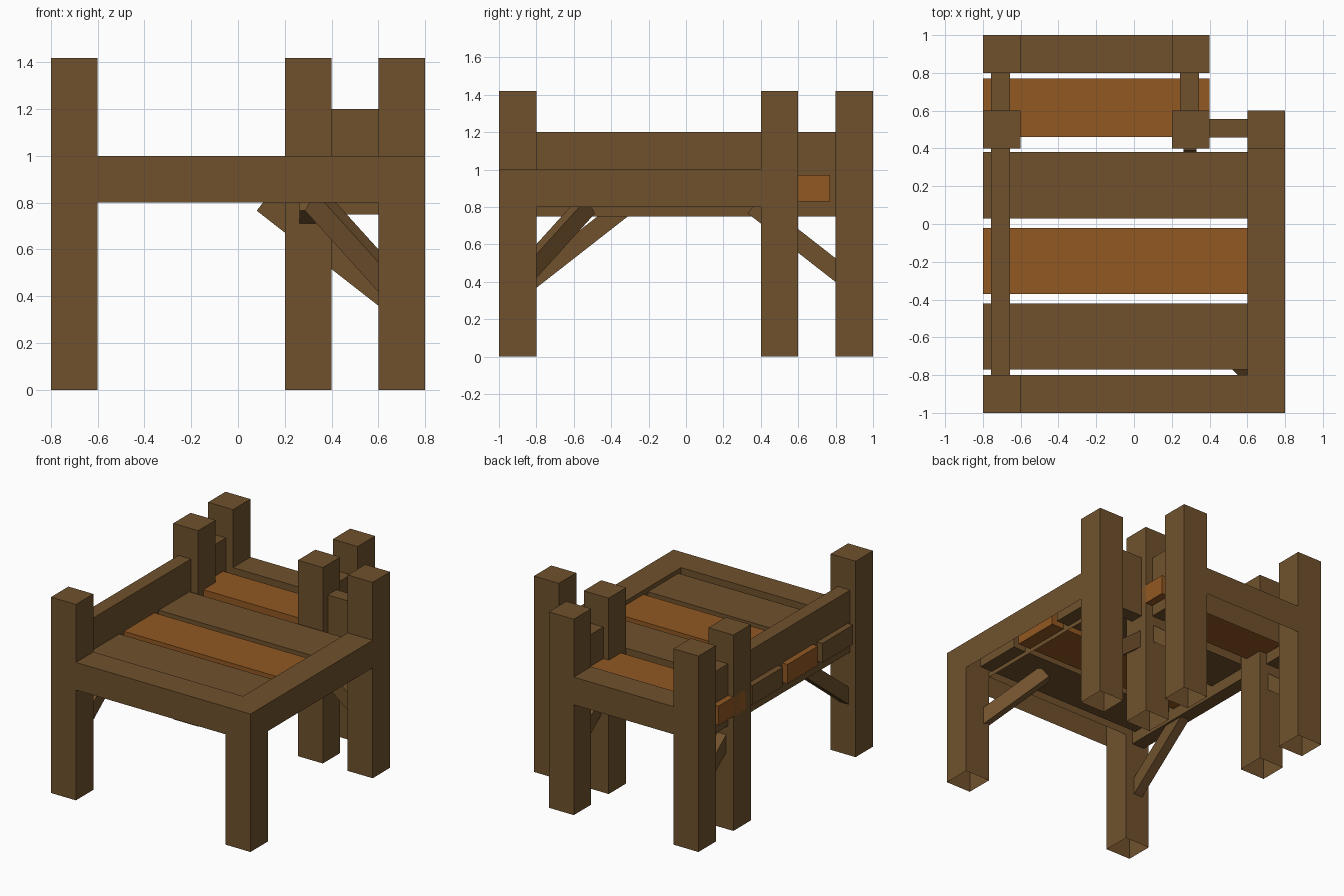
import bpy, bmesh, math
from mathutils import Matrix, Vector

if "Cube" in bpy.data.objects:
    bpy.data.objects.remove(bpy.data.objects["Cube"])


def material(name, rgb):
    m = bpy.data.materials.new(name)
    m.diffuse_color = (*rgb, 1)
    m.use_nodes = True
    m.node_tree.nodes["Principled BSDF"].inputs["Base Color"].default_value = m.diffuse_color
    return m


BROWN = material("brown wood", (0.162, 0.083, 0.026))
ORANGE = material("orange wood", (0.287, 0.098, 0.016))


def box(name, x, y, z, mat=BROWN, open_bottom=False):
    """Box from (min, max) ranges, optionally hollow underneath."""
    bm = bmesh.new()
    bmesh.ops.create_cube(bm, size=1)
    if open_bottom:
        low = [f for f in bm.faces if f.normal.z < -0.5]
        bmesh.ops.delete(bm, geom=low, context='FACES_ONLY')
    size = [r[1] - r[0] for r in (x, y, z)]
    centre = [(r[1] + r[0]) / 2 for r in (x, y, z)]
    bm.transform(Matrix.Translation(centre) @ Matrix.Diagonal((*size, 1)))
    me = bpy.data.meshes.new(name)
    bm.to_mesh(me)
    bm.free()
    me.materials.append(mat)
    ob = bpy.data.objects.new(name, me)
    bpy.context.collection.objects.link(ob)
    return ob


def brace(name, x, y, heading, run):
    """Square-cut strut rising from a post; its lower edge ends at z 0.766."""
    a = math.radians(38)
    length = run / math.cos(a)
    ob = box(name, (0, length), (-0.035, 0.035), (0, 0.1))
    z = 0.766 - run * math.tan(a)
    ob.data.transform(Matrix.Translation((x, y, z))
                      @ Matrix.Rotation(math.radians(heading), 4, 'Z')
                      @ Matrix.Rotation(-a, 4, 'Y'))


# Posts, hollow underneath
posts = {"front_left_post": (-0.7, -0.9, 1.42), "front_right_post": (0.7, -0.9, 1.0),
         "middle_left_post": (-0.7, 0.5, 1.42), "middle_post": (0.3, 0.5, 1.42),
         "middle_right_post": (0.7, 0.5, 1.42), "back_left_post": (-0.7, 0.9, 1.42),
         "back_right_post": (0.3, 0.9, 1.42)}
for name, (x, y, h) in posts.items():
    box(name, (x - 0.1, x + 0.1), (y - 0.1, y + 0.1), (0, h), open_bottom=True)

# Thick frame beams, hollow underneath
Z = (0.8, 1.0)
box("front_beam", (-0.6, 0.6), (-1, -0.8), Z, open_bottom=True)
box("right_beam", (0.6, 0.8), (-0.8, 0.4), Z, open_bottom=True)
box("back_beam", (-0.6, 0.2), (0.8, 1), Z, open_bottom=True)

# Thin tall rails
R = (0.75, 1.2)
box("left_rail", (-0.757, -0.657), (-0.8, 0.4), R)
box("back_left_rail", (-0.757, -0.657), (0.6, 0.8), R)
box("back_right_rail", (0.243, 0.343), (0.6, 0.8), R)
box("middle_rail", (0.4, 0.6), (0.457, 0.557), R)

# Floor planks, alternating colours
P = (0.83, 0.97)
for i, (y0, y1, x1) in enumerate([(-0.77, -0.42, 0.7), (-0.37, -0.02, 0.7),
                                  (0.03, 0.38, 0.7), (0.46, 0.77, 0.4)]):
    box(f"floor_plank_{i + 1}", (-0.8, x1), (y0, y1), P, ORANGE if i % 2 else BROWN)

# Diagonal braces
brace("front_left_brace", -0.707, -0.9, 90, 0.61)
brace("front_right_brace", 0.7, -0.9, 135, 0.55)
brace("middle_right_brace", 0.7, 0.507, 180, 0.62)
brace("back_left_brace", -0.707, 0.9, -90, 0.57)
brace("back_right_brace", 0.297, 0.9, -90, 0.57)
